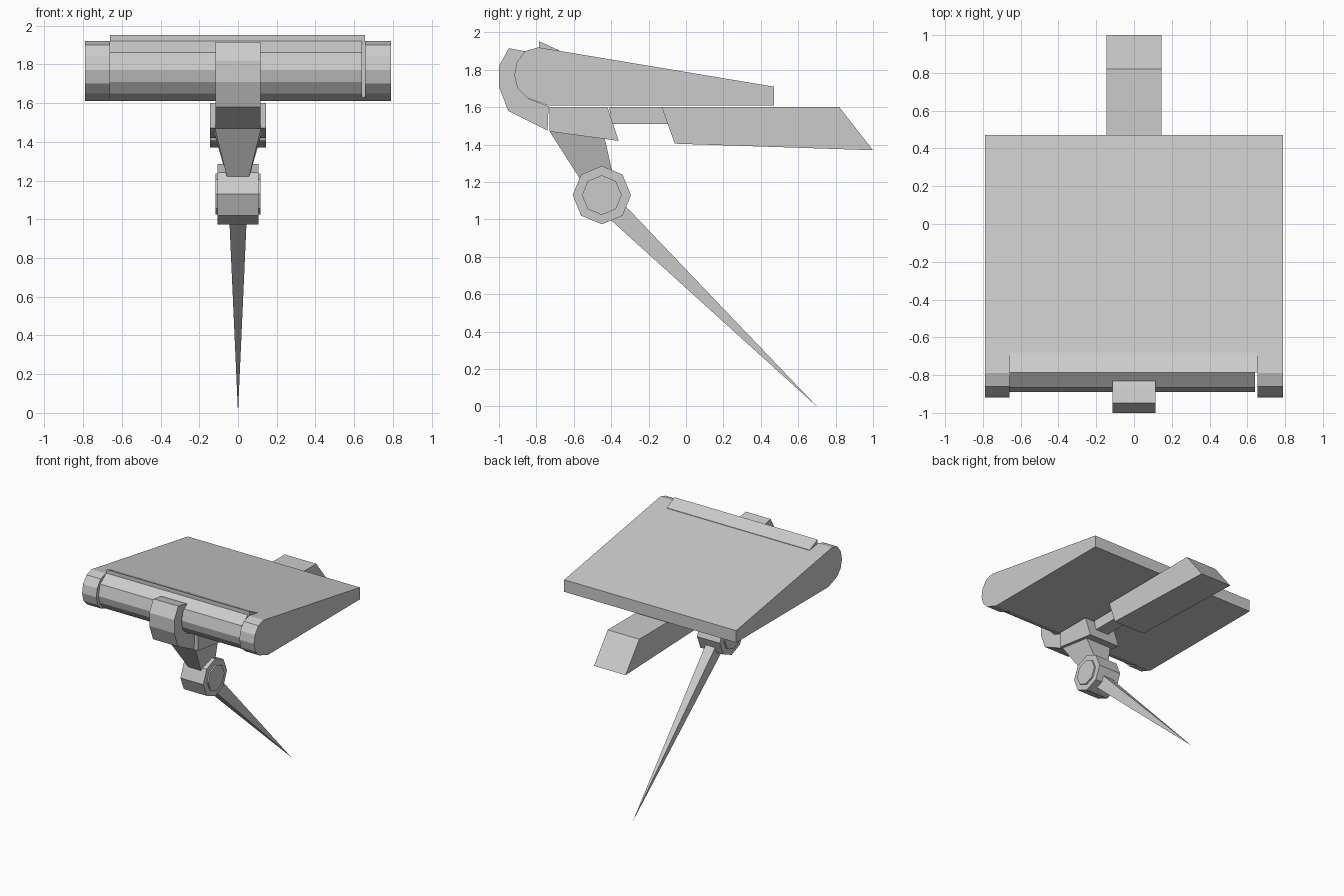
import bpy, bmesh, math
from mathutils import Vector

if "Cube" in bpy.data.objects:
    bpy.data.objects.remove(bpy.data.objects["Cube"])


def finish(name, bm):
    bmesh.ops.recalc_face_normals(bm, faces=bm.faces)
    me = bpy.data.meshes.new(name)
    bm.to_mesh(me)
    bm.free()
    ob = bpy.data.objects.new(name, me)
    bpy.context.collection.objects.link(ob)
    return ob


def extrude(name, profile, x0, x1):
    """Extrude a (y, z) profile along x."""
    bm = bmesh.new()
    a = [bm.verts.new((x0, y, z)) for y, z in profile]
    b = [bm.verts.new((x1, y, z)) for y, z in profile]
    bm.faces.new(a)
    bm.faces.new(b)
    n = len(profile)
    for i in range(n):
        j = (i + 1) % n
        bm.faces.new((a[i], a[j], b[j], b[i]))
    return finish(name, bm)


def loft(name, lower, upper):
    """Join two four-sided rings."""
    bm = bmesh.new()
    a = [bm.verts.new(p) for p in lower]
    b = [bm.verts.new(p) for p in upper]
    bm.faces.new(a)
    bm.faces.new(b)
    for i in range(4):
        j = (i + 1) % 4
        bm.faces.new((a[i], a[j], b[j], b[i]))
    return finish(name, bm)


def octagon(r, cy=-0.45, cz=1.13):
    return [(cy + r * math.cos(i * math.pi / 4), cz + r * math.sin(i * math.pi / 4))
            for i in range(8)]


# Tapered top plate
extrude("top_plate", [(0.47, 1.71), (0.47, 1.61), (-0.74, 1.61), (-0.78, 1.63),
                      (-0.78, 1.918)], -0.79, 0.79)

# Rounded nose at both ends
nose = [(-0.74, 1.61), (-0.74, 1.91), (-0.79, 1.92), (-0.86, 1.90), (-0.905, 1.84),
        (-0.918, 1.77), (-0.90, 1.70), (-0.85, 1.65)]
extrude("nose_cap_left", nose, -0.79, -0.66)
extrude("nose_cap_right", nose, 0.655, 0.79)

# Slightly recessed roller between the caps
extrude("roller", [(-0.74, 1.61), (-0.74, 1.90), (-0.785, 1.92), (-0.865, 1.86),
                   (-0.89, 1.77), (-0.875, 1.71), (-0.83, 1.65)], -0.66, 0.64)

# Raised lip over the roller
extrude("lip", [(-0.785, 1.952), (-0.68, 1.905), (-0.68, 1.88), (-0.785, 1.90)],
        -0.66, 0.655)

# Hooked clip wrapping the nose
extrude("clip", [(-0.83, 1.89), (-0.865, 1.90), (-0.947, 1.915), (-1.0, 1.82), (-1.0, 1.71),
                 (-0.95, 1.58), (-0.74, 1.475), (-0.735, 1.605), (-0.84, 1.645),
                 (-0.89, 1.70), (-0.905, 1.77), (-0.885, 1.85)], -0.115, 0.115)

# Underside blocks and the link between them
extrude("front_block", [(-0.73, 1.60), (-0.42, 1.60), (-0.36, 1.42), (-0.73, 1.47)],
        -0.145, 0.145)
extrude("link", [(-0.41, 1.60), (-0.12, 1.60), (-0.09, 1.51), (-0.40, 1.51)], -0.06, 0.06)
extrude("rear_block", [(-0.13, 1.60), (0.82, 1.60), (1.0, 1.37), (-0.06, 1.405)],
        -0.145, 0.145)

# Tapered neck down to the pivot
loft("neck",
     [(-0.05, -0.55, 1.19), (0.05, -0.55, 1.19), (0.05, -0.38, 1.19), (-0.05, -0.38, 1.19)],
     [(-0.12, -0.73, 1.472), (0.12, -0.73, 1.472), (0.12, -0.435, 1.435), (-0.12, -0.435, 1.435)])

# Octagonal pivot with hub
extrude("pivot", octagon(0.156), -0.105, 0.105)
extrude("pivot_hub", octagon(0.106), -0.117, 0.117)

# Long spike tapering to the ground
bm = bmesh.new()
tip = Vector((0, 0.70, 0))
root = Vector((0, -0.42, 1.09))
side = (tip - root).cross(Vector((1, 0, 0))).normalized() * 0.057
half = Vector((0.047, 0, 0))
base = [bm.verts.new(root + half * sx + side * sy)
        for sx, sy in ((-1, -1), (1, -1), (1, 1), (-1, 1))]
apex = bm.verts.new(tip)
bm.faces.new(base)
for i in range(4):
    bm.faces.new((base[i], base[(i + 1) % 4], apex))
finish("spike", bm)
